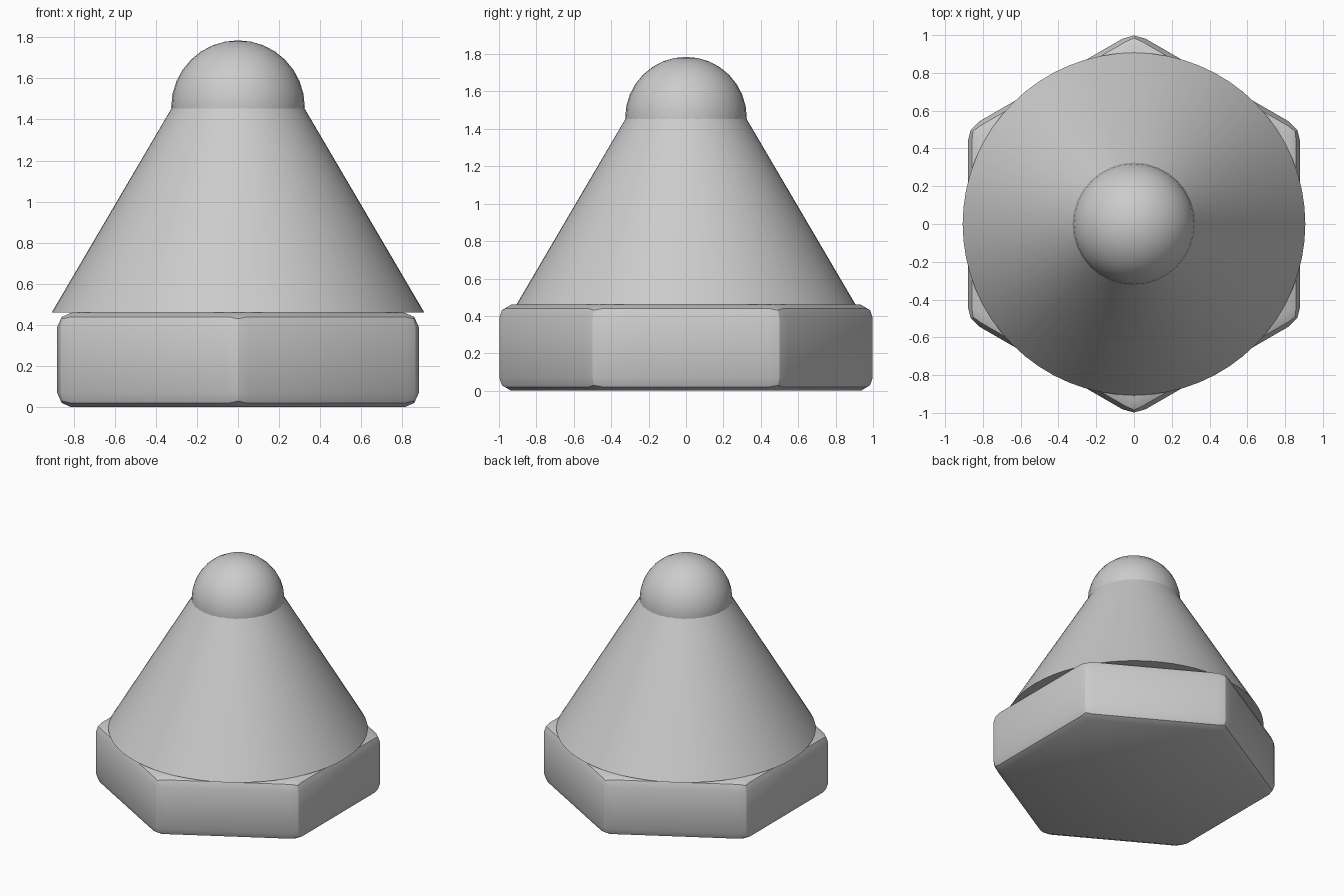
import bpy
import math

default = bpy.data.objects.get("Cube")
if default:
    bpy.data.objects.remove(default, do_unlink=True)

GREY = (0.6, 0.6, 0.6, 1.0)
BASE_TOP = 0.46
CONE_TOP = 1.46
TIP_RADIUS = 0.325

metal = bpy.data.materials.new("plain_grey")
metal.use_nodes = True
metal.diffuse_color = GREY
metal.node_tree.nodes["Principled BSDF"].inputs["Base Color"].default_value = GREY


def finish(name):
    """Name, colour and smooth the part that was just added."""
    part = bpy.context.object
    part.name = name
    part.data.name = name
    part.data.materials.append(metal)
    bpy.ops.object.shade_smooth_by_angle(angle=math.radians(30))
    return part


# Hexagonal base with corners on the y axis and rounded edges
bpy.ops.mesh.primitive_cylinder_add(
    vertices=6, radius=0.88 / math.cos(math.pi / 6), depth=BASE_TOP,
    location=(0, 0, BASE_TOP / 2))
base = bpy.context.object
bevel = base.modifiers.new("rounded_edges", "BEVEL")
bevel.width = 0.07
bevel.segments = 2
bevel.limit_method = "ANGLE"
bpy.ops.object.modifier_apply(modifier=bevel.name)
finish("hex_base")

# Tapered body, slightly wider than the flats of the base
bpy.ops.mesh.primitive_cone_add(
    vertices=64, radius1=0.907, radius2=0.32, depth=CONE_TOP - BASE_TOP,
    location=(0, 0, (BASE_TOP + CONE_TOP) / 2))
finish("cone_body")

# Round tip half sunk into the body
bpy.ops.mesh.primitive_uv_sphere_add(
    segments=32, ring_count=16, radius=TIP_RADIUS, location=(0, 0, CONE_TOP))
finish("round_tip")
